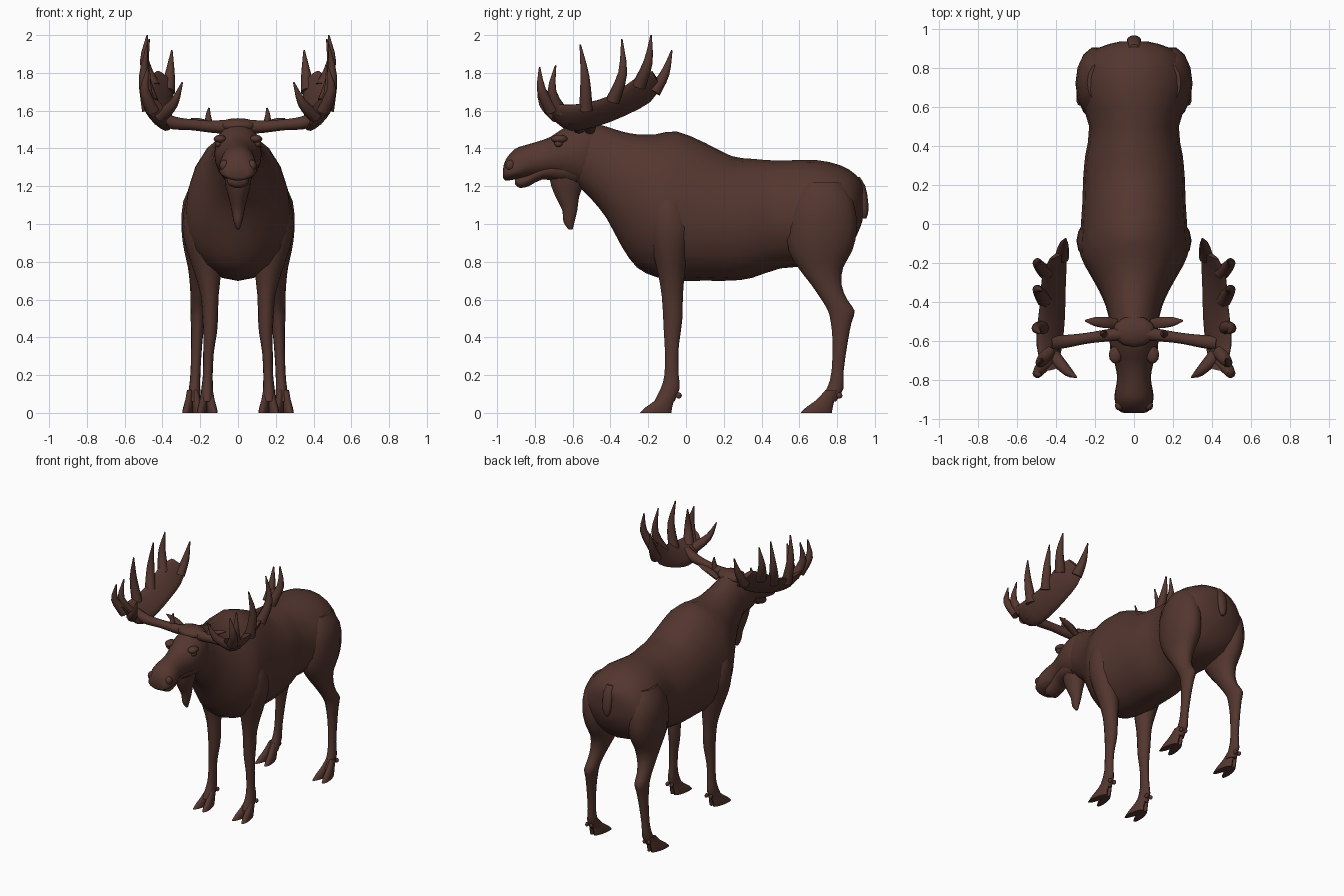
import bpy, bmesh, math
from mathutils import Vector as V

fur = bpy.data.materials.new("dark brown fur")
fur.diffuse_color = (0.088, 0.037, 0.028, 1)


def finish(name, bm, mirror=False, angle=50):
    bmesh.ops.recalc_face_normals(bm, faces=bm.faces)
    me = bpy.data.meshes.new(name)
    bm.to_mesh(me)
    bm.free()
    me.materials.append(fur)
    ob = bpy.data.objects.new(name, me)
    bpy.context.collection.objects.link(ob)
    if mirror:
        ob.modifiers.new("mirror", 'MIRROR').use_mirror_merge = False
    bpy.ops.object.select_all(action='DESELECT')
    ob.select_set(True)
    bpy.context.view_layer.objects.active = ob
    bpy.ops.object.shade_smooth_by_angle(angle=math.radians(angle))
    return ob


def ring(c, u, up, down=None, n=16):
    """Oval of points around c; the lower half may use its own height."""
    c, u, up = V(c), V(u), V(up)
    down = up if down is None else V(down)
    pts = []
    for i in range(n):
        a = 2 * math.pi * i / n
        s = math.sin(a)
        pts.append(c + u * math.cos(a) + (up if s > 0 else down) * s)
    return pts


def spline(p0, p1, p2, p3, t):
    return (p1 * 2 + (p2 - p0) * t + (p0 * 2 - p1 * 5 + p2 * 4 - p3) * t * t
            + (p1 * 3 - p0 - p2 * 3 + p3) * t ** 3) * 0.5


def loft(name, rings, mirror=False, steps=2, angle=50):
    """Skin a row of rings, with smooth steps between them, and cap the ends."""
    last = len(rings) - 1
    rows = []
    for i in range(last):
        four = [rings[max(i - 1, 0)], rings[i], rings[i + 1], rings[min(i + 2, last)]]
        for k in range(steps):
            rows.append([spline(*p, k / steps) for p in zip(*four)])
    rows.append(rings[-1])
    bm = bmesh.new()
    vs = [[bm.verts.new(p) for p in r] for r in rows]
    n = len(vs[0])
    for a, b in zip(vs, vs[1:]):
        for j in range(n):
            k = (j + 1) % n
            bm.faces.new((a[j], a[k], b[k], b[j]))
    bm.faces.new(vs[0])
    bm.faces.new(vs[-1])
    return finish(name, bm, mirror, angle)


def along_y(name, table, n=20):
    """Rows are y, bottom, widest height, top, half width."""
    return loft(name, [ring((0, y, m), (w, 0, 0), (0, 0, t - m), (0, 0, m - b), n)
                       for y, b, m, t, w in table])


def along_z(name, table, mirror=True, n=14, x0=0):
    """Rows are z, x centre, half width, front y, back y."""
    return loft(name, [ring((x, (f + b) / 2, z), (w, 0, 0), (0, (b - f) / 2, 0), n=n)
                       for z, x, w, f, b in table], mirror)


def tube(name, pts, radii, mirror=True, n=10, flat=1.0):
    """Tapered round tube through a few points."""
    pts = [V(p) for p in pts]
    rings = []
    for i, p in enumerate(pts):
        d = (pts[min(i + 1, len(pts) - 1)] - pts[max(i - 1, 0)]).normalized()
        side = d.cross(V((0, 1, 0))).normalized()
        rings.append(ring(p, side * radii[i] * flat, d.cross(side) * radii[i], n=n))
    return loft(name, rings, mirror, 3)


def ball(name, c, size, mirror=True):
    bm = bmesh.new()
    bmesh.ops.create_uvsphere(bm, u_segments=12, v_segments=8, radius=1)
    for v in bm.verts:
        v.co = V(c) + V([a * b for a, b in zip(v.co, size)])
    return finish(name, bm, mirror)


# Torso with shoulder hump and neck
along_y("torso", [
    (0.935, 1.02, 1.12, 1.21, 0.07), (0.90, 0.93, 1.08, 1.26, 0.19),
    (0.82, 0.82, 1.04, 1.31, 0.27), (0.68, 0.78, 1.03, 1.34, 0.285),
    (0.50, 0.765, 1.03, 1.335, 0.23), (0.35, 0.715, 1.02, 1.345, 0.25),
    (0.24, 0.70, 1.02, 1.36, 0.26), (0.10, 0.70, 1.02, 1.43, 0.265),
    (-0.05, 0.70, 1.03, 1.49, 0.275), (-0.16, 0.72, 1.06, 1.475, 0.275),
    (-0.26, 0.77, 1.10, 1.475, 0.225), (-0.34, 0.88, 1.17, 1.49, 0.18),
    (-0.42, 1.03, 1.25, 1.515, 0.145), (-0.50, 1.13, 1.33, 1.535, 0.125),
    (-0.58, 1.21, 1.38, 1.53, 0.11)])

# Head, muzzle and lower jaw
along_y("head", [
    (-0.968, 1.245, 1.265, 1.295, 0.05), (-0.955, 1.23, 1.27, 1.34, 0.08),
    (-0.91, 1.235, 1.28, 1.395, 0.098), (-0.86, 1.24, 1.30, 1.415, 0.098),
    (-0.79, 1.25, 1.33, 1.435, 0.086), (-0.72, 1.255, 1.35, 1.46, 0.098),
    (-0.66, 1.24, 1.36, 1.50, 0.118), (-0.60, 1.22, 1.37, 1.53, 0.125),
    (-0.52, 1.20, 1.37, 1.55, 0.12), (-0.45, 1.25, 1.37, 1.52, 0.09)])
along_y("lower_jaw", [
    (-0.905, 1.21, 1.225, 1.25, 0.035), (-0.88, 1.19, 1.22, 1.26, 0.055),
    (-0.83, 1.20, 1.24, 1.28, 0.06), (-0.76, 1.235, 1.28, 1.32, 0.07),
    (-0.66, 1.22, 1.29, 1.34, 0.095), (-0.58, 1.20, 1.29, 1.35, 0.09)], 14)
ball("brow", (0.095, -0.67, 1.45), (0.034, 0.045, 0.022))
ball("eye", (0.105, -0.675, 1.425), (0.018, 0.022, 0.018))
ball("nostril_rim", (0.072, -0.93, 1.31), (0.026, 0.026, 0.03))
ball("crest", (0, -0.55, 1.52), (0.11, 0.08, 0.04), False)

# Hanging beard
along_z("beard", [
    (1.27, 0, 0.075, -0.73, -0.53), (1.20, 0, 0.065, -0.715, -0.545),
    (1.14, 0, 0.05, -0.69, -0.565), (1.07, 0, 0.034, -0.655, -0.575),
    (1.01, 0, 0.022, -0.65, -0.59), (0.97, 0, 0.008, -0.62, -0.60)], False)

# Ears
tube("ear", [(0.09, -0.51, 1.49), (0.14, -0.505, 1.52), (0.20, -0.50, 1.545),
             (0.25, -0.495, 1.56)], [0.025, 0.03, 0.024, 0.004], flat=0.6)

# Tail
along_z("tail", [
    (1.25, 0, 0.03, 0.86, 0.92), (1.20, 0, 0.036, 0.90, 0.95),
    (1.12, 0, 0.036, 0.92, 0.965), (1.06, 0, 0.028, 0.925, 0.965),
    (1.03, 0, 0.01, 0.935, 0.955)], False)

# Front legs, shoulder to fetlock
along_z("front_leg", [
    (1.22, 0.165, 0.05, -0.17, -0.06), (1.12, 0.19, 0.085, -0.20, 0.0),
    (0.98, 0.195, 0.10, -0.20, 0.03), (0.86, 0.18, 0.09, -0.18, 0.01),
    (0.74, 0.16, 0.07, -0.15, -0.005), (0.62, 0.15, 0.047, -0.13, -0.015),
    (0.50, 0.147, 0.041, -0.122, -0.018), (0.42, 0.148, 0.036, -0.118, -0.028),
    (0.32, 0.156, 0.028, -0.112, -0.04), (0.20, 0.16, 0.026, -0.115, -0.038),
    (0.13, 0.163, 0.031, -0.135, -0.032), (0.06, 0.164, 0.035, -0.17, -0.06)])

# Hind legs, haunch to fetlock
along_z("hind_leg", [
    (1.22, 0.17, 0.07, 0.62, 0.83), (1.12, 0.19, 0.10, 0.56, 0.89),
    (0.98, 0.19, 0.11, 0.53, 0.91), (0.86, 0.185, 0.10, 0.54, 0.885),
    (0.77, 0.185, 0.08, 0.59, 0.835), (0.68, 0.195, 0.06, 0.66, 0.825),
    (0.60, 0.205, 0.046, 0.715, 0.855), (0.54, 0.21, 0.042, 0.75, 0.895),
    (0.48, 0.213, 0.037, 0.765, 0.878), (0.38, 0.218, 0.03, 0.775, 0.858),
    (0.22, 0.225, 0.026, 0.77, 0.835), (0.13, 0.23, 0.03, 0.745, 0.835),
    (0.06, 0.234, 0.036, 0.70, 0.795)])


# Cloven hooves: two splayed toes and two dewclaws per foot
def hoof(name, x, y):
    for side, part in ((-1, "inner"), (1, "outer")):
        loft(f"{name}_{part}_toe", [
            ring((x + side * a, y + (f + b) / 2, z),
                 (w, side * 0.2 * -w, 0), (side * s, (b - f) / 2, 0))
            for z, a, w, f, b, s in (
                (0.12, 0.014, 0.016, -0.035, 0.03, 0), (0.07, 0.018, 0.021, -0.08, 0.015, -0.004),
                (0.03, 0.024, 0.025, -0.135, 0.005, -0.008), (0.0, 0.027, 0.026, -0.165, 0.0, -0.012))],
            True)
        ball(f"{name}_{part}_dewclaw", (x + side * 0.018, y + 0.04, 0.092), (0.012, 0.016, 0.016))


hoof("front_hoof", 0.163, -0.078)
hoof("hind_hoof", 0.24, 0.772)

# Antlers: beam, scooped palm, tines
tube("antler_beam", [(0.03, -0.56, 1.515), (0.13, -0.57, 1.515), (0.24, -0.585, 1.525),
                     (0.34, -0.60, 1.535), (0.43, -0.61, 1.565)], [0.04, 0.033, 0.029, 0.034, 0.04])
tube("antler_spur", [(0.15, -0.565, 1.52), (0.158, -0.56, 1.57), (0.153, -0.555, 1.615)],
     [0.022, 0.015, 0.004])


def palm_ring(a, b, thick):
    a, b = V(a), V(b)
    half = (b - a) / 2
    normal = half.cross(V((0, 1, 0.35))).normalized()
    return ring((a + b) / 2, half, normal * thick, n=14)


loft("antler_palm", [palm_ring(*r) for r in (
    ((0.40, -0.735, 1.61), (0.45, -0.75, 1.66), 0.015),
    ((0.385, -0.69, 1.54), (0.475, -0.71, 1.64), 0.024),
    ((0.37, -0.61, 1.495), (0.495, -0.63, 1.63), 0.03),
    ((0.355, -0.48, 1.515), (0.495, -0.53, 1.64), 0.026),
    ((0.35, -0.32, 1.575), (0.48, -0.40, 1.68), 0.022),
    ((0.345, -0.19, 1.645), (0.47, -0.27, 1.77), 0.02),
    ((0.345, -0.13, 1.73), (0.43, -0.18, 1.81), 0.016))], True)

tines = [((0.37, -0.17, 1.70), (0.36, -0.11, 1.80), (0.35, -0.075, 1.92)),
         ((0.45, -0.25, 1.73), (0.495, -0.20, 1.86), (0.48, -0.185, 2.0)),
         ((0.46, -0.39, 1.65), (0.495, -0.335, 1.80), (0.47, -0.34, 1.98)),
         ((0.47, -0.53, 1.60), (0.50, -0.535, 1.78), (0.48, -0.56, 1.95)),
         ((0.44, -0.66, 1.59), (0.48, -0.71, 1.70), (0.47, -0.69, 1.84)),
         ((0.45, -0.71, 1.60), (0.495, -0.765, 1.71), (0.475, -0.775, 1.83)),
         ((0.41, -0.68, 1.57), (0.34, -0.755, 1.64), (0.295, -0.785, 1.75))]
for i, (base, mid, tip) in enumerate(tines):
    tube(f"antler_tine_{i + 1}", [base, mid, tip], [0.038, 0.025, 0.004])
